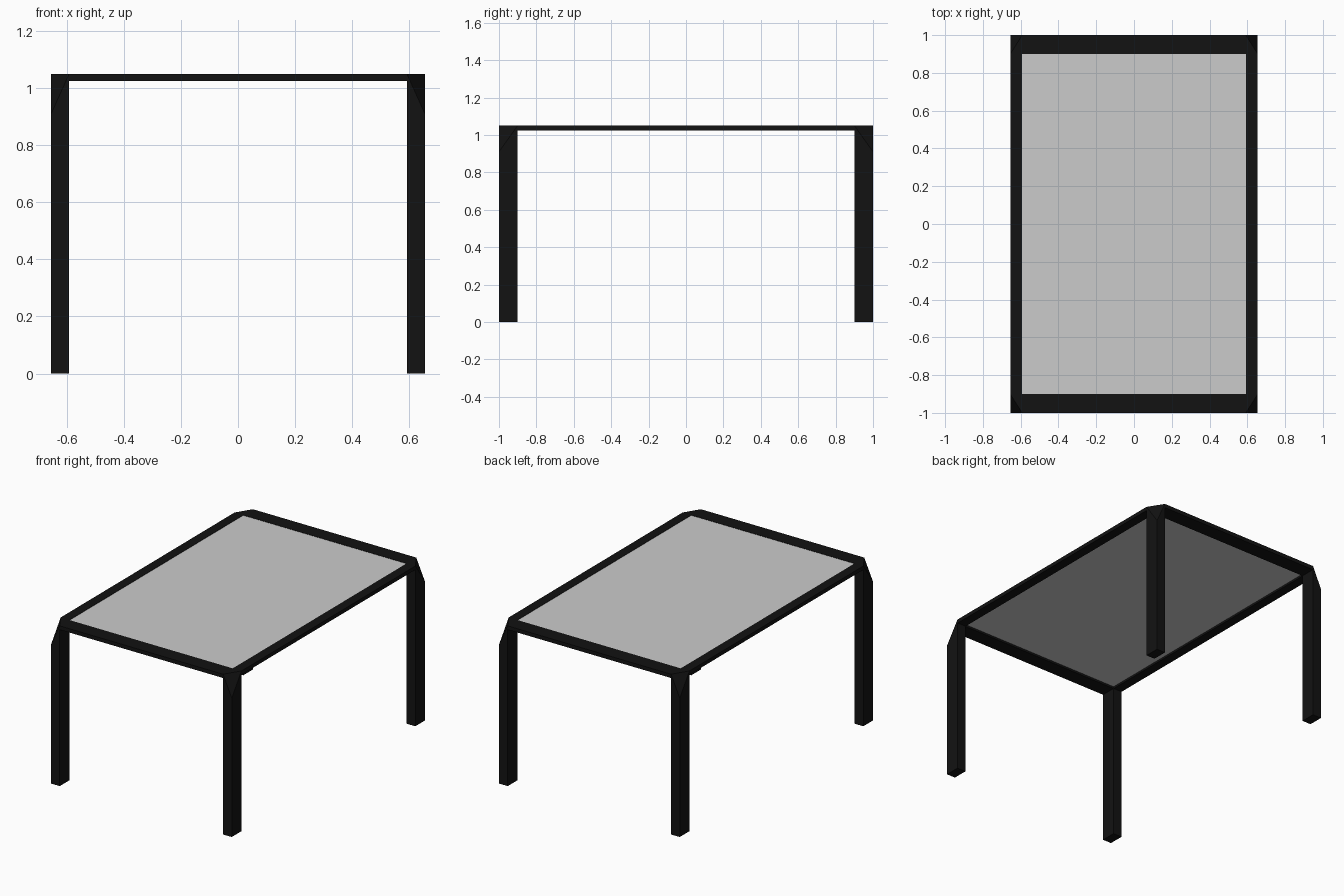
import bpy, bmesh

if "Cube" in bpy.data.objects:
    bpy.data.objects.remove(bpy.data.objects["Cube"])

X, Y, H = 0.655, 1.0, 1.05        # half width, half length, height
LX, LY = 0.063, 0.1               # leg section
RAIL = 0.025                      # rail thickness
CUT = 0.14                        # drop of the clipped outer corner

black = bpy.data.materials.new("black_frame")
black.diffuse_color = (0.006, 0.006, 0.006, 1)
black.use_nodes = True
black.node_tree.nodes["Principled BSDF"].inputs["Base Color"].default_value = black.diffuse_color


def hull(name, points, mat=None):
    """Flat-faced convex part through the given corner points."""
    bm = bmesh.new()
    for p in points:
        bm.verts.new(p)
    bmesh.ops.convex_hull(bm, input=bm.verts[:])
    bmesh.ops.dissolve_limit(bm, angle_limit=0.01, verts=bm.verts[:], edges=bm.edges[:])
    bmesh.ops.recalc_face_normals(bm, faces=bm.faces[:])
    mesh = bpy.data.meshes.new(name)
    bm.to_mesh(mesh)
    bm.free()
    ob = bpy.data.objects.new(name, mesh)
    bpy.context.collection.objects.link(ob)
    if mat:
        mesh.materials.append(mat)
    return ob


def box(name, lo, hi, mat=None):
    return hull(name, [(x, y, z) for x in (lo[0], hi[0])
                       for y in (lo[1], hi[1]) for z in (lo[2], hi[2])], mat)


# Legs: square posts with the outer top corner clipped to a triangle
for sx, side in ((-1, "left"), (1, "right")):
    for sy, end in ((-1, "front"), (1, "back")):
        xi, xo = sx * (X - LX), sx * X
        yi, yo = sy * (Y - LY), sy * Y
        pts = [(x, y, 0) for x in (xi, xo) for y in (yi, yo)]
        pts += [(xi, yi, H), (xo, yi, H), (xi, yo, H), (xo, yo, H - CUT)]
        hull(f"{end}_{side}_leg", pts, black)

# Rails between the legs
for s, name in ((-1, "left_rail"), (1, "right_rail")):
    xs = sorted((s * (X - LX), s * X))
    box(name, (xs[0], -Y + LY, H - RAIL), (xs[1], Y - LY, H), black)
for s, name in ((-1, "front_rail"), (1, "back_rail")):
    ys = sorted((s * (Y - LY), s * Y))
    box(name, (-X + LX, ys[0], H - RAIL), (X - LX, ys[1], H), black)

# Table top panel set inside the frame
box("top_panel", (-X + LX, -Y + LY, H - 0.012), (X - LX, Y - LY, H - 0.002))
